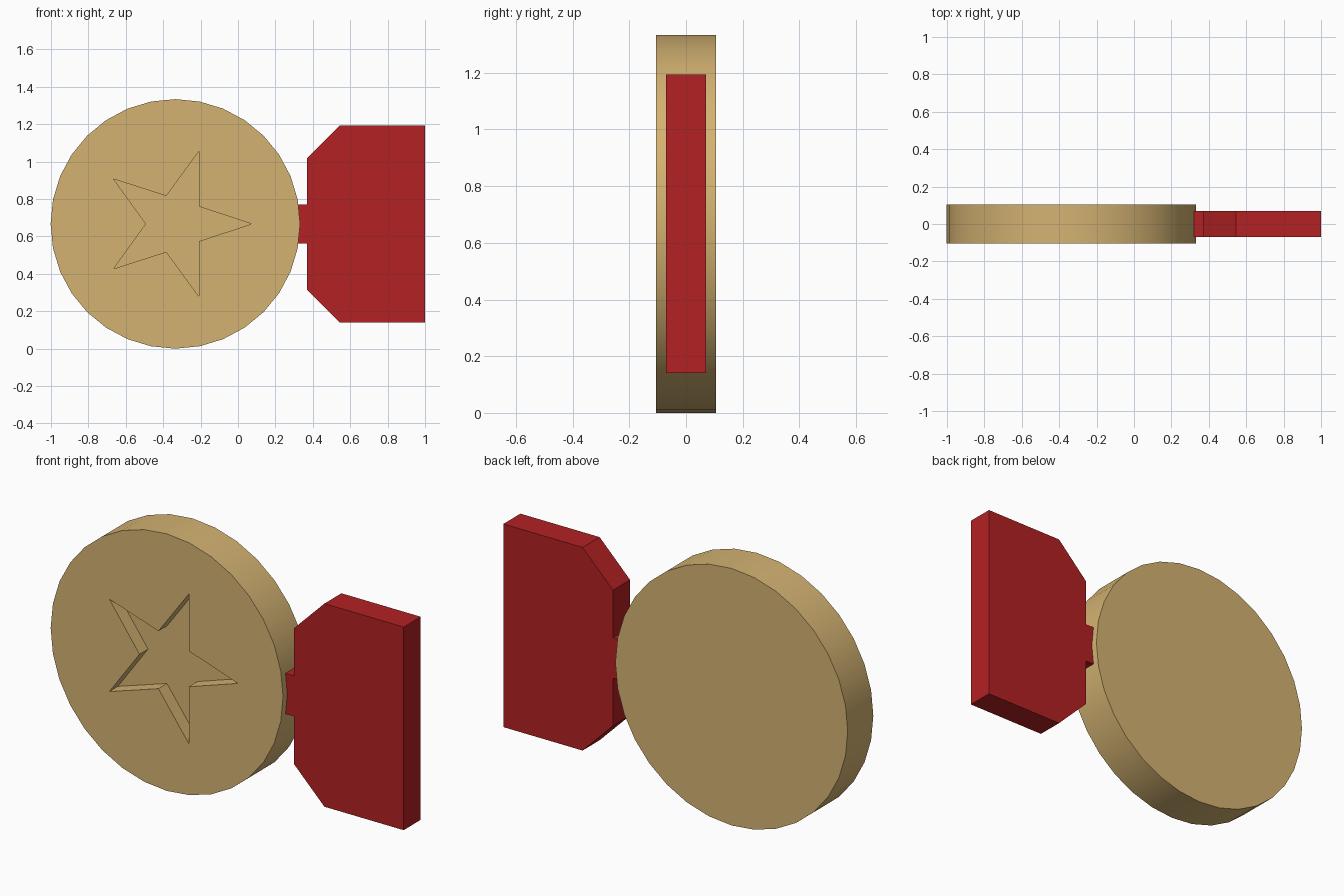
import bpy, bmesh
from math import cos, sin, tau

if "Cube" in bpy.data.objects:
    bpy.data.objects.remove(bpy.data.objects["Cube"])

CX, CZ = -0.335, 0.667


def material(name, color):
    m = bpy.data.materials.new(name)
    m.diffuse_color = color
    m.use_nodes = True
    m.node_tree.nodes["Principled BSDF"].inputs["Base Color"].default_value = m.diffuse_color
    return m


def ring(n, radii):
    """Points round the medal centre, cycling through the given radii."""
    return [(CX + radii[i % len(radii)] * cos(tau * i / n),
             CZ + radii[i % len(radii)] * sin(tau * i / n)) for i in range(n)]


def prism(name, profile, y0, y1, mat=None):
    """Extrude an xz profile from y0 to y1."""
    bm = bmesh.new()
    face = bm.faces.new([bm.verts.new((x, y0, z)) for x, z in profile])
    new = bmesh.ops.extrude_face_region(bm, geom=[face])["geom"]
    verts = [v for v in new if isinstance(v, bmesh.types.BMVert)]
    bmesh.ops.translate(bm, verts=verts, vec=(0, y1 - y0, 0))
    bmesh.ops.recalc_face_normals(bm, faces=bm.faces)
    me = bpy.data.meshes.new(name)
    bm.to_mesh(me)
    bm.free()
    ob = bpy.data.objects.new(name, me)
    bpy.context.collection.objects.link(ob)
    if mat:
        me.materials.append(mat)
    return ob


gold = material("gold", (0.66, 0.45, 0.17, 1))
red = material("red", (0.45, 0.015, 0.017, 1))

# Medal disc with smooth rim
disc = prism("medal_disc", ring(32, [0.667]), -0.105, 0.105, gold)

# Star recess cut into the front
cutter = prism("star_cutter", ring(10, [0.408, 0.157]), -0.2, -0.035, gold)
cutter.hide_render = True
cutter.hide_viewport = True
cut = disc.modifiers.new("star_recess", "BOOLEAN")
cut.operation = "DIFFERENCE"
cut.solver = "EXACT"
cut.object = cutter

bpy.context.view_layer.objects.active = disc
disc.select_set(True)
bpy.ops.object.shade_smooth_by_angle(angle=0.5)
disc.select_set(False)

# Ribbon with chamfered corners and narrow neck, mirrored about the centre line
half = [(0.31, 0.105), (0.37, 0.105), (0.37, 0.352), (0.545, 0.527), (1.0, 0.527)]
ribbon = [(x, CZ + d) for x, d in half] + [(x, CZ - d) for x, d in reversed(half)]
prism("ribbon", ribbon, -0.07, 0.07, red)
